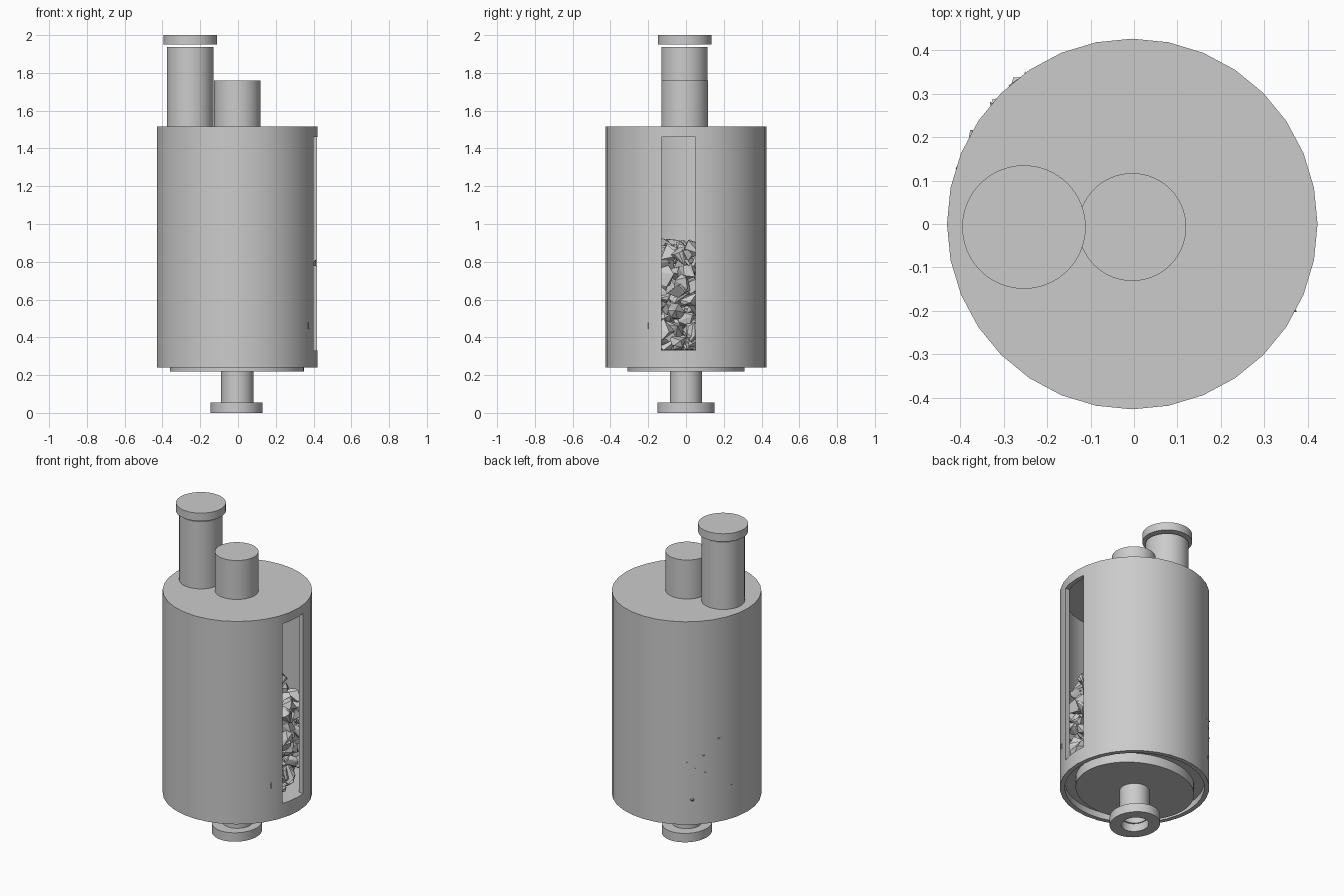
import bpy, bmesh, math, random
from mathutils import Vector

if "Cube" in bpy.data.objects:
    bpy.data.objects.remove(bpy.data.objects["Cube"])

random.seed(7)
CX = -0.004


def finish(bm, name, smooth=True):
    bmesh.ops.recalc_face_normals(bm, faces=bm.faces)
    me = bpy.data.meshes.new(name)
    bm.to_mesh(me)
    bm.free()
    ob = bpy.data.objects.new(name, me)
    bpy.context.collection.objects.link(ob)
    if smooth:
        bpy.ops.object.select_all(action='DESELECT')
        ob.select_set(True)
        bpy.context.view_layer.objects.active = ob
        bpy.ops.object.shade_smooth_by_angle(angle=math.radians(30))
    return ob


def lathe(name, profile, x=CX, y=0.0, steps=64, closed=False, sy=1.0, smooth=True):
    """Spin an (r, z) profile around a vertical axis at (x, y)."""
    bm = bmesh.new()
    vs = [bm.verts.new((r, 0, z)) for r, z in profile]
    es = [bm.edges.new(p) for p in zip(vs, vs[1:])]
    if closed:
        es.append(bm.edges.new((vs[-1], vs[0])))
    bmesh.ops.spin(bm, geom=vs + es, cent=(0, 0, 0), axis=(0, 0, 1),
                   angle=math.tau, steps=steps, use_merge=True)
    bmesh.ops.remove_doubles(bm, verts=bm.verts, dist=1e-5)
    for v in bm.verts:
        v.co = (v.co.x + x, v.co.y * sy + y, v.co.z)
    return finish(bm, name, smooth)


def solid(r, z0, z1):
    return [(0, z0), (r, z0), (r, z1), (0, z1)]


# window cutter on the +x side
bm = bmesh.new()
bmesh.ops.create_cube(bm, size=1)
for v in bm.verts:
    v.co = (0.40 + v.co.x * 0.3, -0.04 + v.co.y * 0.18, 0.895 + v.co.z * 1.13)
cutter = finish(bm, "window_cutter", False)
cutter.hide_render = True
cutter.hide_viewport = True

# drum shell with closed top and open bottom
shell = lathe("drum_shell", [(0, 1.515), (0.426, 1.515), (0.426, 0.24), (0.398, 0.24),
                             (0.398, 1.485), (0, 1.485)], steps=32, smooth=False)
mod = shell.modifiers.new("window", 'BOOLEAN')
mod.object = cutter
mod.operation = 'DIFFERENCE'
mod.solver = 'EXACT'
dg = bpy.context.evaluated_depsgraph_get()
shell.data = bpy.data.meshes.new_from_object(shell.evaluated_get(dg))
shell.modifiers.clear()
bpy.data.objects.remove(cutter)
bpy.context.view_layer.objects.active = shell
shell.select_set(True)
bpy.ops.object.shade_smooth_by_angle(angle=math.radians(30))

# floor under the stones and the base plate below it
lathe("drum_floor", solid(0.40, 0.28, 0.33), steps=32)
lathe("base_plate", solid(0.355, 0.22, 0.285), x=-0.006, sy=0.875)

# top pipes
lathe("centre_pipe", solid(0.124, 1.5, 1.76), y=-0.007)
lathe("side_pipe", solid(0.123, 1.5, 1.938), x=-0.253, y=-0.008)
lathe("side_pipe_cap", solid(0.142, 1.95, 2.0), x=-0.253, y=-0.007)

# hollow outlet pipe and flange
lathe("outlet_pipe", [(0.085, 0.05), (0.085, 0.225), (0.072, 0.225), (0.072, 0.05)],
      closed=True)
lathe("outlet_flange", [(0.138, 0), (0.138, 0.056), (0.075, 0.056), (0.075, 0)],
      x=-0.007, closed=True, sy=1.1)


def add_stone(bm, centre, size, points=11):
    """Add a jagged convex stone made from random points."""
    tmp = bmesh.new()
    for _ in range(points):
        d = Vector([random.gauss(0, 1) for _ in range(3)]).normalized()
        p = centre + d * size * random.uniform(0.75, 1.0)
        p.z = max(p.z, 0.332)
        tmp.verts.new(p)
    bmesh.ops.convex_hull(tmp, input=tmp.verts)
    used = {}
    for f in tmp.faces:
        for v in f.verts:
            if v not in used:
                used[v] = bm.verts.new(v.co)
        bm.faces.new([used[v] for v in f.verts])
    tmp.free()


# pile of stones inside the drum
bm = bmesh.new()
for _ in range(620):
    z = random.uniform(0.355, 0.875)
    size = random.uniform(0.05, 0.08)
    r = (0.415 - size) * math.sqrt(random.random())
    if z < 0.41:
        r *= 0.93
    a = random.uniform(0, math.tau)
    add_stone(bm, Vector((CX + r * math.cos(a), r * math.sin(a), z)), size)
# stone corners poking through the drum wall: angle, height
for a, z in [(150, 0.755), (138, 0.66), (130, 0.59), (141, 0.56), (161, 0.45),
             (130, 0.40), (126, 0.64), (-28, 0.46), (0, 0.79)]:
    a = math.radians(a)
    add_stone(bm, Vector((CX + 0.412 * math.cos(a), 0.412 * math.sin(a), z)), 0.025, 6)
finish(bm, "stones", False)
